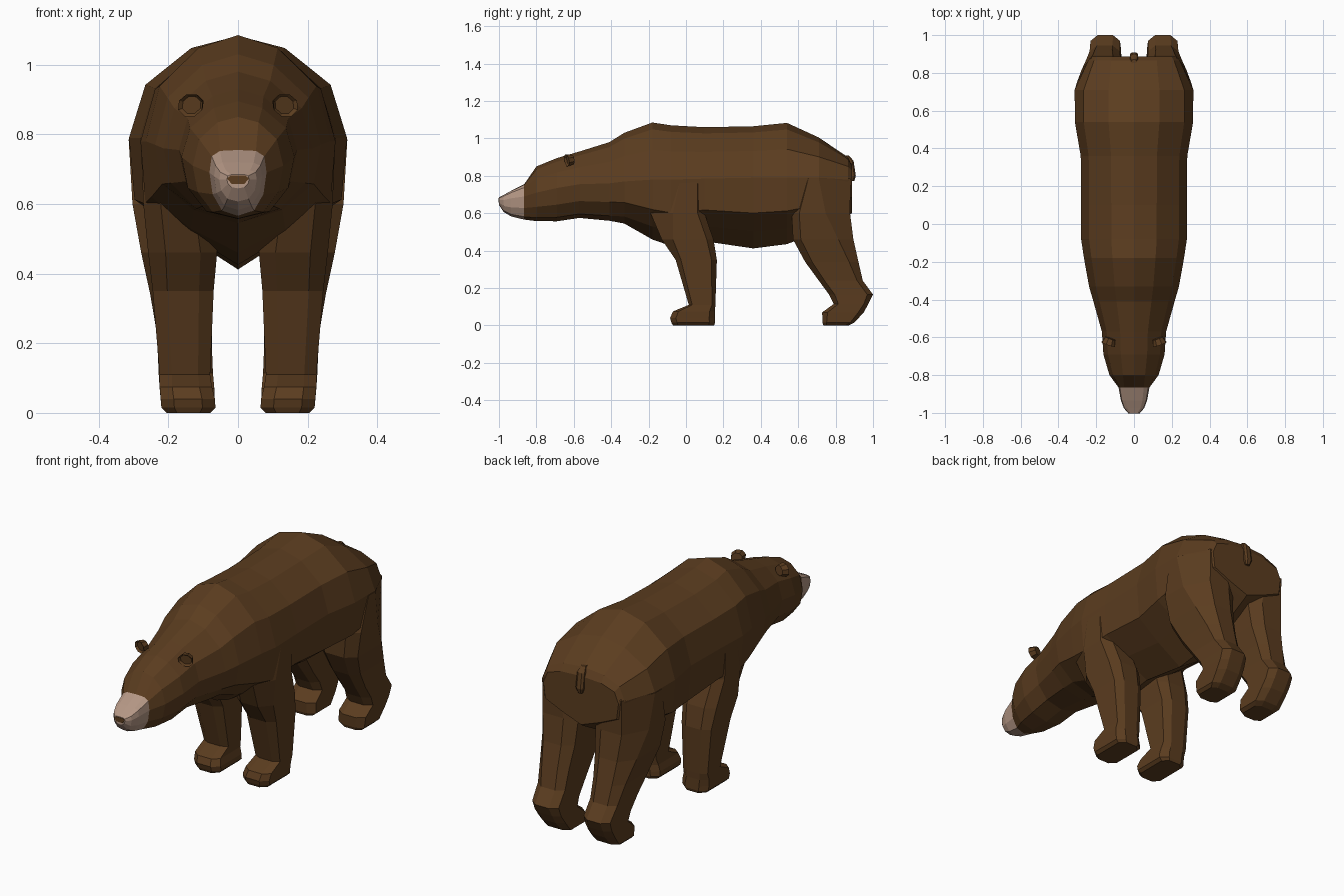
import bpy, bmesh
from mathutils import Vector, Matrix


def material(name, rgb):
    m = bpy.data.materials.new(name)
    m.diffuse_color = (*rgb, 1)
    return m


FUR = material("brown fur", (0.105, 0.046, 0.0138))
TAN = material("tan muzzle", (0.46, 0.31, 0.235))


def finish(name, bm, mats):
    bmesh.ops.recalc_face_normals(bm, faces=bm.faces[:])
    me = bpy.data.meshes.new(name)
    bm.to_mesh(me)
    bm.free()
    for m in mats:
        me.materials.append(m)
    ob = bpy.data.objects.new(name, me)
    bpy.context.collection.objects.link(ob)
    return ob


def loft(rings):
    """Skin a list of closed rings and cap both ends."""
    bm = bmesh.new()
    vs = [[bm.verts.new(p) for p in r] for r in rings]
    n = len(vs[0])
    for a, b in zip(vs, vs[1:]):
        for i in range(n):
            j = (i + 1) % n
            bm.faces.new((a[i], a[j], b[j], b[i]))
    bm.faces.new(vs[0])
    bm.faces.new(vs[-1])
    return bm


# Body, head and muzzle: y, top, widest height, bottom, half width,
# roundness below, squareness above
body = [
    (-1.00, 0.685, 0.67, 0.645, 0.032, 1, 0.8), (-0.975, 0.698, 0.67, 0.607, 0.054, 1, 1),
    (-0.935, 0.720, 0.68, 0.583, 0.069, 1, 1), (-0.865, 0.755, 0.69, 0.566, 0.082, 1, 0.9),
    (-0.80, 0.85, 0.71, 0.558, 0.130, 1, 0.1), (-0.69, 0.895, 0.735, 0.557, 0.162, 1, 0),
    (-0.57, 0.93, 0.755, 0.575, 0.170, 1, 0), (-0.41, 0.98, 0.76, 0.56, 0.215, 0.9, 0),
    (-0.33, 1.03, 0.77, 0.545, 0.238, 0.6, 0), (-0.18, 1.085, 0.78, 0.46, 0.265, 0.2, 0),
    (-0.08, 1.07, 0.78, 0.425, 0.280, 0, 0), (0.10, 1.06, 0.785, 0.45, 0.280, 0, 0),
    (0.36, 1.065, 0.79, 0.412, 0.282, 0, 0), (0.54, 1.083, 0.79, 0.435, 0.313, 0, 0),
    (0.71, 1.005, 0.79, 0.50, 0.313, 0, 0), (0.865, 0.90, 0.78, 0.585, 0.243, 0, 0.3),
    (0.887, 0.86, 0.77, 0.60, 0.222, 0, 0.5),
]


def body_ring(y, top, mid, bot, w, f, q):
    up, dn = top - mid, mid - bot
    half = [(0, top), ((0.43 + 0.22 * q) * w, mid + (0.88 + 0.09 * q) * up),
            ((0.85 + 0.08 * q) * w, mid + (0.52 + 0.23 * q) * up), (w, mid),
            ((0.95 - 0.06 * f) * w, mid - 0.5 * dn),
            ((0.5 + 0.06 * f) * w, mid - (0.76 + 0.12 * f) * dn), (0, bot)]
    pts = half + [(-x, z) for x, z in half[-2:0:-1]]
    return [(x, y, z) for x, z in pts]


bm = loft([body_ring(*s) for s in body])
for f in bm.faces:
    if f.calc_center_median().y < -0.868:
        f.material_index = 1
finish("body", bm, (FUR, TAN))

# Nose patch: thin brown plate on the muzzle tip
finish("nose", loft([[(x, y, z) for x, z in ((-0.032, 0.674), (-0.02, 0.682), (0.02, 0.682),
                                             (0.032, 0.674), (0.018, 0.657), (-0.018, 0.657))]
                     for y in (-1.002, -0.994)]), (FUR,))

# Legs: z, front y, back y, inner x, outer x,
# and where it blends into the body, the size of the big outer corner cut
front_leg = [
    (0.00, -0.07, 0.15, 0.08, 0.205), (0.015, -0.078, 0.155, 0.065, 0.22),
    (0.04, -0.085, 0.155, 0.066, 0.222), (0.075, -0.07, 0.155, 0.075, 0.225),
    (0.11, 0.015, 0.157, 0.08, 0.225), (0.35, -0.055, 0.165, 0.07, 0.245),
    (0.46, -0.13, 0.147, 0.06, 0.258, 0.05, 0.06), (0.60, -0.19, 0.10, 0.08, 0.272, 0.05, 0.12),
    (0.78, -0.12, 0.09, 0.12, 0.279, 0.04, 0.09), (0.85, -0.08, 0.06, 0.14, 0.22),
]
hind_leg = [
    (0.00, 0.735, 0.87, 0.085, 0.205), (0.015, 0.73, 0.90, 0.067, 0.22),
    (0.07, 0.728, 0.95, 0.068, 0.225), (0.115, 0.79, 0.975, 0.072, 0.228),
    (0.165, 0.765, 1.00, 0.074, 0.23), (0.24, 0.71, 0.945, 0.075, 0.235),
    (0.34, 0.637, 0.922, 0.072, 0.252, 0.045, 0.05), (0.46, 0.572, 0.895, 0.06, 0.278, 0.06, 0.08),
    (0.60, 0.565, 0.877, 0.05, 0.303, 0.07, 0.13), (0.785, 0.62, 0.88, 0.08, 0.314, 0.08, 0.17),
    (0.86, 0.66, 0.80, 0.12, 0.22),
]


def leg_ring(s, hind, z, y0, y1, x0, x1, bx=None, by=None):
    cx, cy = 0.24 * (x1 - x0), 0.13 * (y1 - y0)
    big = (bx or cx, by or cy)
    fx, fy = (cx, cy) if hind else big
    rx, ry = big if hind else (cx, cy)
    pts = [(x0 + cx, y0), (x1 - fx, y0), (x1, y0 + fy), (x1, y1 - ry),
           (x1 - rx, y1), (x0 + cx, y1), (x0, y1 - cy), (x0, y0 + cy)]
    return [(s * x, y, z) for x, y in pts]


for side, s in (("right", 1), ("left", -1)):
    for name, table, hind in (("front_leg", front_leg, False), ("hind_leg", hind_leg, True)):
        finish(f"{name}_{side}", loft([leg_ring(s, hind, *r) for r in table]), (FUR,))

    # Ears: small flattened octagonal discs, dished at the front
    bm = bmesh.new()
    bmesh.ops.create_cone(bm, cap_ends=True, segments=8, radius1=0.03, radius2=0.04, depth=0.034)
    bm.transform(Matrix.Rotation(1.5708, 4, 'X'))
    bm.normal_update()
    cap = min(bm.faces, key=lambda f: f.normal.y)
    bmesh.ops.inset_region(bm, faces=[cap], thickness=0.01)
    bmesh.ops.translate(bm, verts=cap.verts[:], vec=Vector((0, 0.01, 0)))
    bm.transform(Matrix.Translation((s * 0.131, -0.622, 0.885)) @ Matrix.Rotation(s * 0.35, 4, 'Y')
                 @ Matrix.Rotation(s * 0.35, 4, 'Z') @ Matrix.Diagonal((1, 1, 0.85, 1)))
    finish(f"ear_{side}", bm, (FUR,))

# Tail: short stub hanging on the rump
tail = [(0.85, 0.872, 0.908, 0.012), (0.85, 0.896, 0.88, 0.022),
        (0.86, 0.908, 0.80, 0.022), (0.87, 0.9, 0.772, 0.012)]
finish("tail", loft([[(-w, y0, z), (w, y0, z), (w, y1 - 0.008, z), (w / 2, y1, z),
                      (-w / 2, y1, z), (-w, y1 - 0.008, z)] for y0, y1, z, w in tail]), (FUR,))
